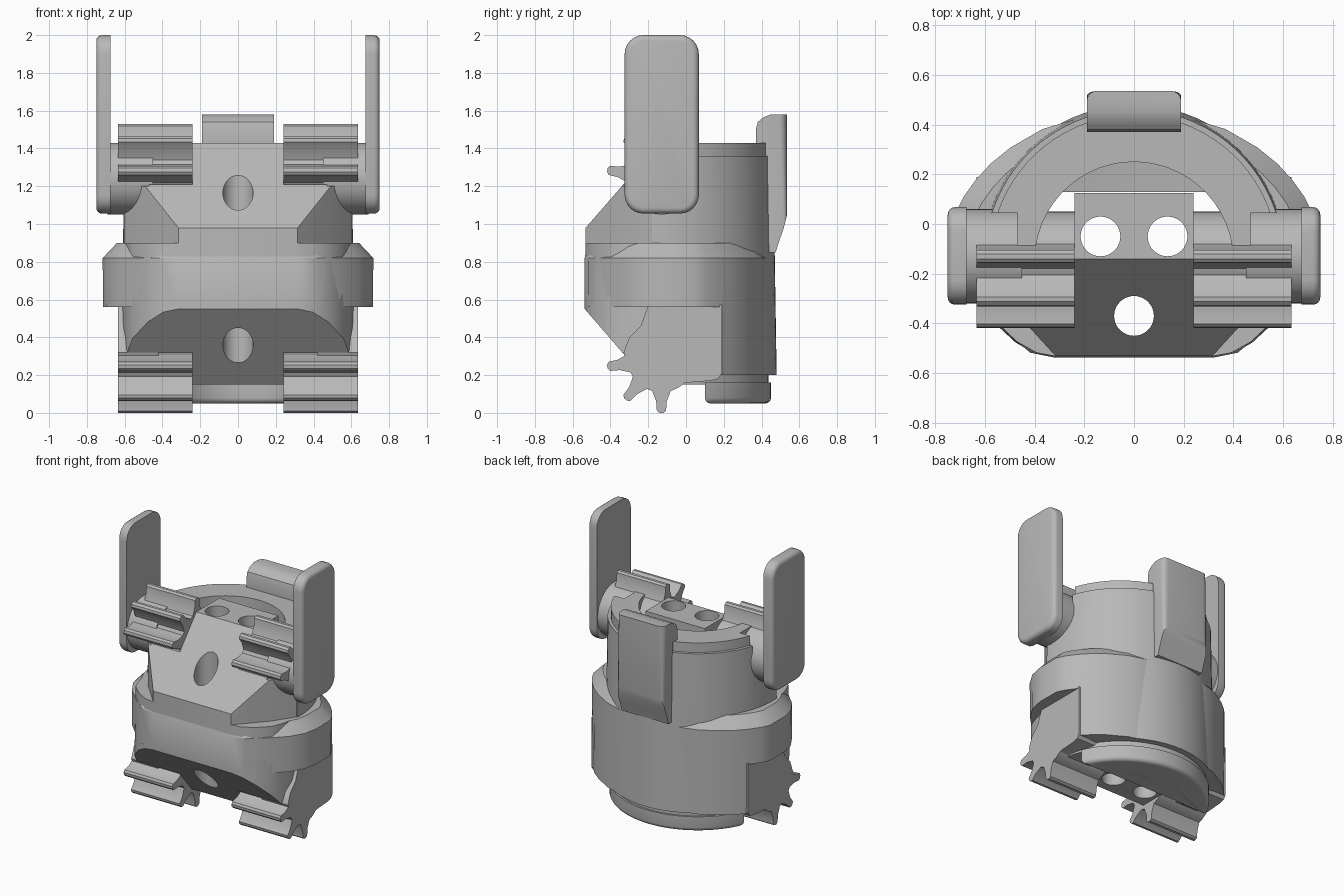
import bpy, bmesh
from math import sin, cos, radians, asin, degrees

cube = bpy.data.objects.get("Cube")
if cube:
    bpy.data.objects.remove(cube, do_unlink=True)

grey = bpy.data.materials.new("plain_grey")
grey.use_nodes = True
grey.diffuse_color = (0.48, 0.48, 0.48, 1)
grey.node_tree.nodes["Principled BSDF"].inputs["Base Color"].default_value = (0.48, 0.48, 0.48, 1)

CY = -0.14           # centre of the round barrel
AXLE_Y = -0.13       # centre of the gears and shoulders
parts = []


def loft(name, pts, levels, axis="z", keep=True):
    """Stack scaled copies of a closed profile along z or x."""
    bm = bmesh.new()
    rings = []
    for t, s in levels:
        ring = []
        for a, b in pts:
            co = (a * s, CY + (b - CY) * s, t) if axis == "z" else (t, a, b)
            ring.append(bm.verts.new(co))
        rings.append(ring)
    n = len(pts)
    for lo, hi in zip(rings, rings[1:]):
        for i in range(n):
            j = (i + 1) % n
            bm.faces.new((lo[i], lo[j], hi[j], hi[i]))
    bm.faces.new(rings[0])
    bm.faces.new(rings[-1])
    bmesh.ops.recalc_face_normals(bm, faces=bm.faces)
    mesh = bpy.data.meshes.new(name)
    bm.to_mesh(mesh)
    bm.free()
    mesh.materials.append(grey)
    ob = bpy.data.objects.new(name, mesh)
    bpy.context.collection.objects.link(ob)
    if keep:
        parts.append(ob)
    return ob


def prism(name, pts, lo, hi, axis="z", keep=True):
    return loft(name, pts, [(lo, 1), (hi, 1)], axis, keep)


def arc(cx, cy, r, a0, a1, n):
    steps = [radians(a0 + (a1 - a0) * i / n) for i in range(n + 1)]
    return [(cx + r * cos(a), cy + r * sin(a)) for a in steps]


def circle(cx, cy, r, n=40):
    return arc(cx, cy, r, 0, 360, n)[:-1]


def rect(a0, a1, b0, b1):
    return [(a0, b0), (a1, b0), (a1, b1), (a0, b1)]


def mirrored(half):
    return half + [(-x, y) for x, y in reversed(half)]


def round_edges(ob, test, width):
    bm = bmesh.new()
    bm.from_mesh(ob.data)
    edges = [e for e in bm.edges if test(e.verts[0].co, e.verts[1].co)]
    bmesh.ops.bevel(bm, geom=edges, offset=width, segments=4, profile=0.5, affect="EDGES")
    bm.to_mesh(ob.data)
    bm.free()


def cut(ob, cutter):
    mod = ob.modifiers.new("cut", "BOOLEAN")
    mod.operation, mod.solver, mod.object = "DIFFERENCE", "EXACT", cutter
    bpy.context.view_layer.objects.active = ob
    bpy.ops.object.modifier_apply(modifier=mod.name)


# Barrel with a flat front and stepped rims
front = [(0.32, -0.54), (0.40, -0.525), (0.48, -0.48)]
outline = front + arc(0, CY, 0.62, -25, 205, 48) + [(-x, y) for x, y in reversed(front)]
barrel = loft("barrel", outline, [(0.15, 0.93), (0.20, 0.93), (0.20, 1), (1.36, 0.97),
                                  (1.36, 0.935), (1.43, 0.935)])

# Flared belt around the lower half
belt_half = [(0.32, -0.54), (0.42, -0.52), (0.54, -0.42), (0.64, -0.32), (0.70, -0.22),
             (0.72, -0.12), (0.72, 0.05), (0.69, 0.11), (0.64, 0.18), (0.58, 0.245),
             (0.50, 0.31), (0.37, 0.385), (0.22, 0.43)]
belt = loft("belt", mirrored(belt_half), [(0.20, 0.99), (0.82, 0.995), (0.90, 0.89)])

# Cutters: inner cavity, sloped faces, vertical holes
inner = arc(0, -0.15, 0.40, 9, 171, 24)
cavity = inner + [(-0.24, -0.09), (-0.24, 0.125), (0.24, 0.125), (0.24, -0.09)]
cutters = [
    prism("cavity_cutter", cavity, -0.5, 2, "z", False),
    prism("upper_slope_cutter", [(-0.54, 0.97), (-0.14, 1.43), (-0.14, 1.6), (-0.9, 1.6), (-0.9, 0.97)],
          -1, 1, "x", False),
    prism("lower_slope_cutter", [(-0.545, 0.56), (-0.19, 0.15), (-0.19, 0), (-0.9, 0), (-0.9, 0.56)],
          -1, 1, "x", False),
]
for x, y in [(-0.135, -0.05), (0.135, -0.05), (0, -0.37)]:
    cutters.append(prism("hole_cutter", circle(x, y, 0.08), -0.5, 2, "z", False))
for c in cutters:
    cut(barrel, c)
    cut(belt, c)

# Clearances for gears, shoulders and chest corners
side_cutters = [prism("belt_underside_cutter", rect(-1, 1, -1, 0.19), 0, 0.56, "z", False)]
cut(belt, side_cutters[0])
for s in (-1, 1):
    corner = [(s * x, y) for x, y in [(0.29, -0.56), (0.50, -0.33), (0.60, -0.18), (0.9, -0.18), (0.9, -0.8)]]
    for c in (
        prism("upper_gear_cutter", rect(s * 0.24, s * 0.9, -0.9, -0.09), 1.21, 2, "z", False),
        prism("lower_gear_cutter", rect(s * 0.24, s * 0.9, -0.9, -0.09), 0, 0.32, "z", False),
        prism("shoulder_cutter", rect(s * 0.47, s * 0.9, -0.9, 0.045), 1.2, 2, "z", False),
        prism("corner_cutter", corner, 0.9, 2, "z", False),
    ):
        cut(barrel, c)
        side_cutters.append(c)
for c in cutters + side_cutters:
    bpy.data.objects.remove(c, do_unlink=True)


def gear_profile(cz, up):
    """Round hub with three tapered teeth towards the front."""
    pts = []
    at = 0
    for tooth in (90, 131, 171):
        pts += arc(0, 0, 0.18, at, tooth - 16, 8)
        pts += [(r * cos(radians(tooth + d)), r * sin(radians(tooth + d)))
                for r, d in [(0.23, -7), (0.28, -5), (0.29, -2), (0.29, 2), (0.28, 5), (0.23, 7)]]
        at = tooth + 16
    pts += arc(0, 0, 0.18, at, 350, 20)
    return [(AXLE_Y + y, cz + up * z) for y, z in pts]


for s, side in ((1, "left"), (-1, "right")):
    # Toothed hinges
    prism("upper_gear_" + side, gear_profile(1.24, 1), s * 0.24, s * 0.635, "x")
    prism("lower_gear_" + side, gear_profile(0.29, -1), s * 0.24, s * 0.635, "x")

    # Cheek plate behind the lower gear
    cheek = [(-0.33, 0.32), (-0.30, 0.40), (-0.24, 0.46), (-0.20, 0.57), (0.19, 0.57),
             (0.19, 0.21), (0.17, 0.18), (0.13, 0.17), (0.0, 0.16), (-0.13, 0.12), (-0.28, 0.2)]
    prism("cheek_" + side, cheek, s * 0.42, s * 0.635, "x")

    # Shoulder and upright paddle
    prism("shoulder_" + side, circle(AXLE_Y, 1.24, 0.19), s * 0.45, s * 0.69, "x")
    r = 0.10
    y0, y1, z0, z1 = -0.325 + r, 0.068 - r, 1.055 + r, 2.0 - r
    paddle_shape = (arc(y1, z1, r, 0, 90, 6) + arc(y0, z1, r, 90, 180, 6)
                    + arc(y0, z0, r, 180, 270, 6) + arc(y1, z0, r, 270, 360, 6))
    paddle = prism("paddle_" + side, paddle_shape, s * 0.675, s * 0.75, "x")
    round_edges(paddle, lambda a, b: abs(a.x) > 0.74 and abs(b.x) > 0.74, 0.03)

# Rear clip hooked over the rim
clip_shape = [(0.535, 1.58), (0.45, 1.58), (0.41, 1.565), (0.38, 1.54), (0.37, 1.50), (0.37, 1.43),
              (0.42, 1.43), (0.43, 0.85), (0.475, 0.85), (0.49, 0.90), (0.515, 0.97), (0.535, 1.05)]
clip = prism("rear_clip", clip_shape, -0.19, 0.19, "x")
round_edges(clip, lambda a, b: min(a.y, b.y) > 0.53 and abs(a.x - b.x) < 0.01, 0.04)

# Curved foot under the back
outer_a, inner_a = degrees(asin(0.24 / 0.59)), degrees(asin(0.24 / 0.40))
foot_shape = arc(0, CY, 0.59, outer_a, 180 - outer_a, 28) + arc(0, CY, 0.40, 180 - inner_a, inner_a, 20)
foot = prism("foot", foot_shape, 0.05, 0.16)
round_edges(foot, lambda a, b: max(a.z, b.z) < 0.06, 0.03)

# Smooth rounded surfaces, keep edges sharp
bpy.ops.object.select_all(action="DESELECT")
for ob in parts:
    ob.select_set(True)
bpy.context.view_layer.objects.active = barrel
bpy.ops.object.shade_smooth_by_angle(angle=radians(30))
